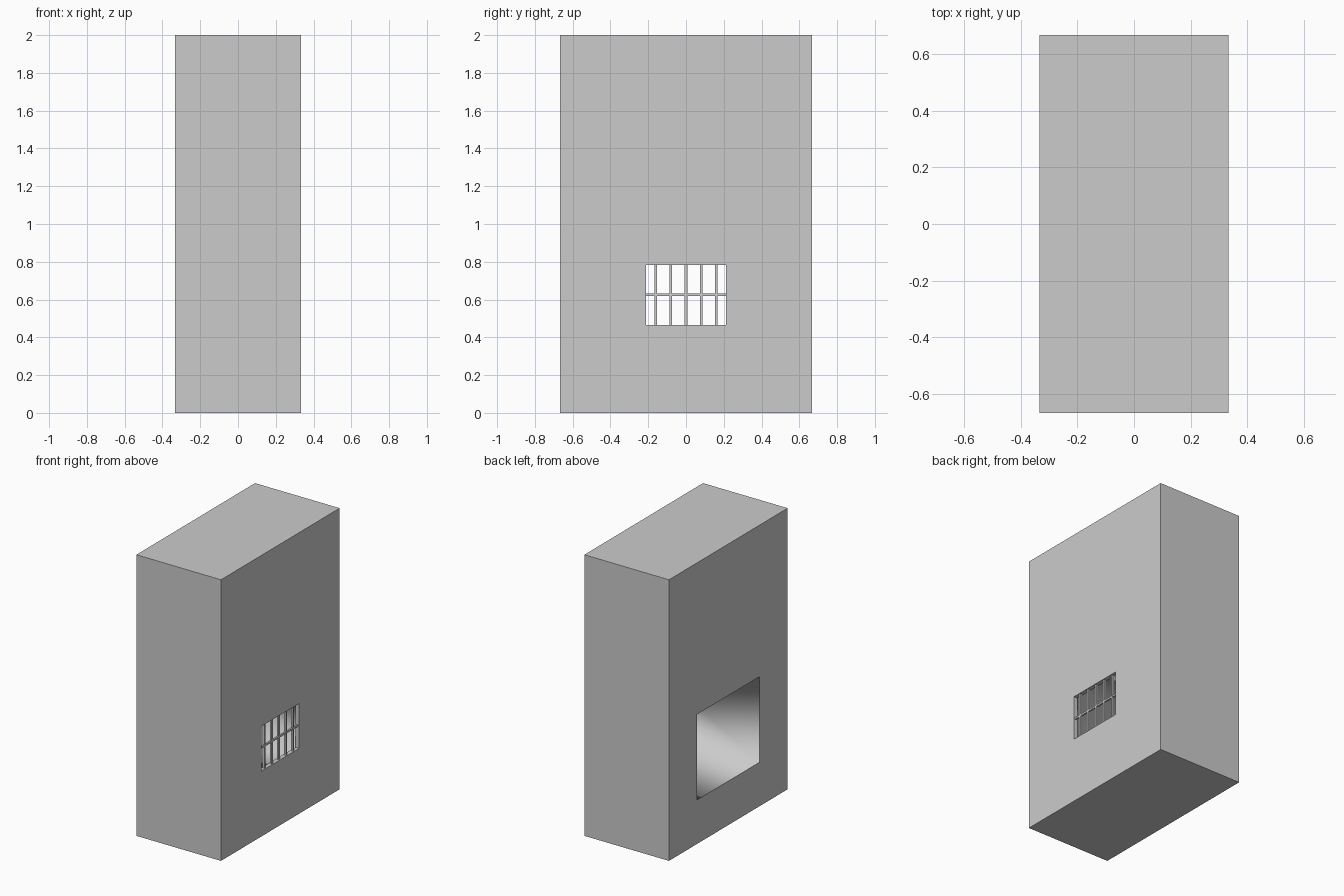
import bpy, bmesh

if "Cube" in bpy.data.objects:
    bpy.data.objects.remove(bpy.data.objects["Cube"], do_unlink=True)

# Single plain material
stone = bpy.data.materials.new("plain_grey")
stone.use_nodes = True
GREY = (0.6, 0.6, 0.6, 1)
stone.diffuse_color = GREY
stone.node_tree.nodes["Principled BSDF"].inputs["Base Color"].default_value = GREY


def finish(name, bm):
    bmesh.ops.recalc_face_normals(bm, faces=bm.faces[:])
    mesh = bpy.data.meshes.new(name)
    bm.to_mesh(mesh)
    bm.free()
    mesh.materials.append(stone)
    obj = bpy.data.objects.new(name, mesh)
    bpy.context.collection.objects.link(obj)
    return obj


def pierced_block(name, outer_a, outer_b, inner_b, inner_a, smooth_hole=False):
    """Block with a through hole; each section is (x, half width, bottom, top)."""
    bm = bmesh.new()
    loops = []
    for x, w, z0, z1 in (outer_a, outer_b, inner_b, inner_a):
        corners = ((-w, z0), (w, z0), (w, z1), (-w, z1))
        loops.append([bm.verts.new((x, y, z)) for y, z in corners])
    for k in range(4):
        a, b = loops[k], loops[(k + 1) % 4]
        for i in range(4):
            j = (i + 1) % 4
            face = bm.faces.new((a[i], a[j], b[j], b[i]))
            face.smooth = smooth_hole and k == 2
    return finish(name, bm)


def box(name, centre, size):
    bm = bmesh.new()
    bmesh.ops.create_cube(bm, size=1)
    bmesh.ops.scale(bm, vec=size, verts=bm.verts)
    bmesh.ops.translate(bm, vec=centre, verts=bm.verts)
    return finish(name, bm)


HX, HY = 0.333, 0.667
W, Z0, Z1 = 0.225, 0.452, 0.797     # window opening
RIM, BAR, BAR_X = 0.013, 0.014, 0.318

# Thick wall with a window opening that splays out towards -x
pierced_block("wall", (-HX, HY, 0, 2), (HX, HY, 0, 2),
              (HX, W, Z0, Z1), (-HX, 0.352, 0.313, 0.922), smooth_hole=True)

# Thin frame lining the narrow end
pierced_block("window_frame", (HX - 0.03, W, Z0, Z1), (HX, W, Z0, Z1),
              (HX, W - RIM, Z0 + RIM, Z1 - RIM),
              (HX - 0.03, W - RIM, Z0 + RIM, Z1 - RIM))

# Upright bars and one cross bar
mid = (Z0 + Z1) / 2
for n in range(-2, 3):
    box("upright_bar", (BAR_X, n * 0.08, mid), (BAR, BAR, Z1 - Z0 - RIM))
box("cross_bar", (BAR_X, 0, mid), (BAR * 0.9, 2 * W - RIM, BAR * 0.9))
